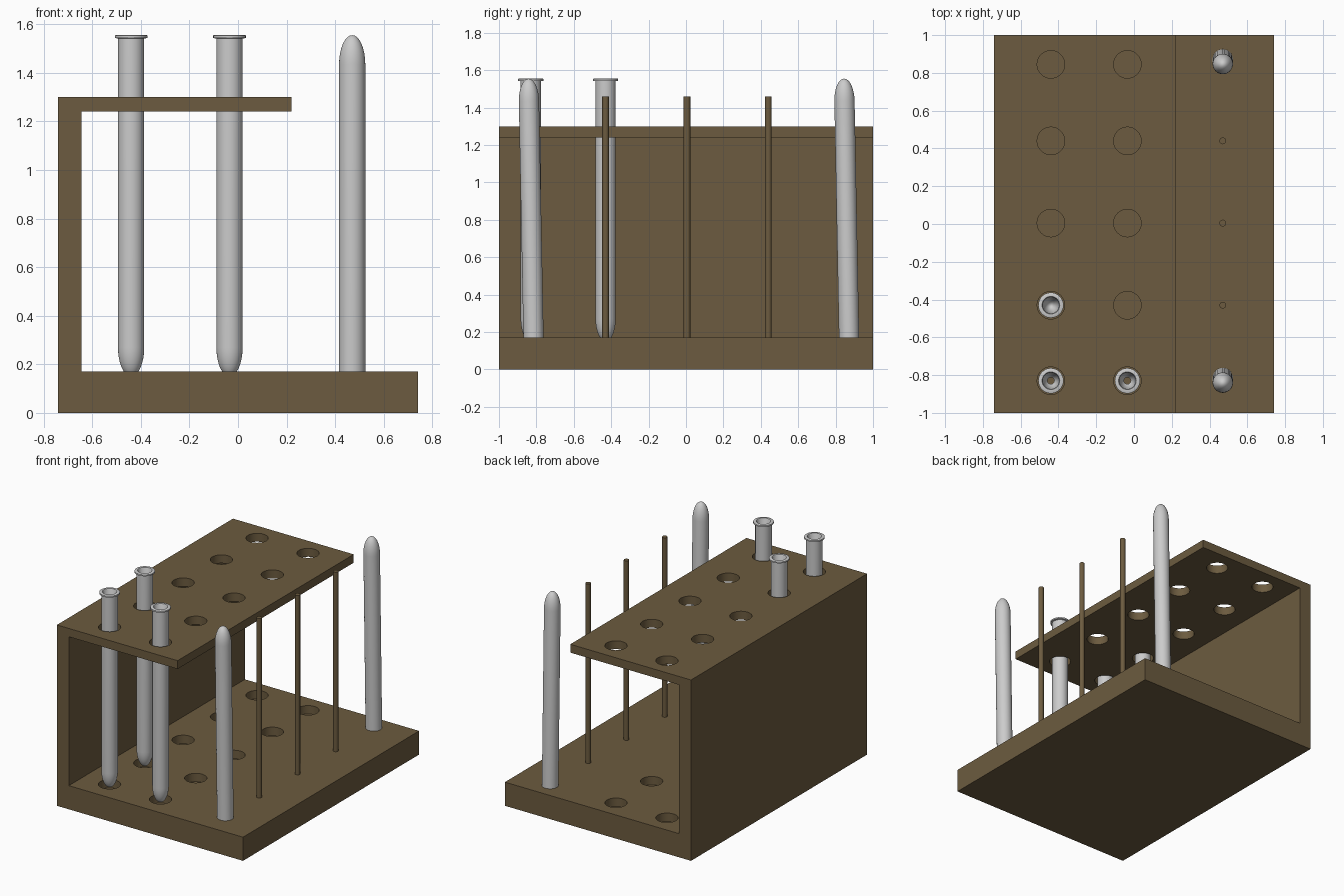
import bpy, bmesh, math
from mathutils import Matrix

if "Cube" in bpy.data.objects:
    bpy.data.objects.remove(bpy.data.objects["Cube"])

ROWS = (-0.83, -0.43, 0.005, 0.44, 0.845)   # y of each row
COLS = (-0.44, -0.035)                      # x of the hole columns
PEG_X = 0.47
FLOOR = 0.17                                # top of the base
SEG = 32

wood = bpy.data.materials.new("wood")
wood.diffuse_color = (0.15, 0.105, 0.05, 1)
wood.use_nodes = True
wood.node_tree.nodes["Principled BSDF"].inputs["Base Color"].default_value = wood.diffuse_color


def finish(name, bm, mat=None, smooth=True):
    bmesh.ops.recalc_face_normals(bm, faces=bm.faces)
    me = bpy.data.meshes.new(name)
    bm.to_mesh(me)
    bm.free()
    ob = bpy.data.objects.new(name, me)
    bpy.context.collection.objects.link(ob)
    if mat:
        me.materials.append(mat)
    bpy.ops.object.select_all(action='DESELECT')
    bpy.context.view_layer.objects.active = ob
    ob.select_set(True)
    if smooth:
        bpy.ops.object.shade_smooth_by_angle(angle=math.radians(35))
    return ob


def add_cylinder(bm, x, y, z0, z1, r, seg=SEG):
    bmesh.ops.create_cone(bm, cap_ends=True, segments=seg, radius1=r, radius2=r, depth=z1 - z0,
                          matrix=Matrix.Translation((x, y, (z0 + z1) / 2)))


# Cutter for the base sockets and the shelf holes
bm = bmesh.new()
for x in COLS:
    for y in ROWS:
        add_cylinder(bm, x, y, 0.11, 0.3, 0.073)
        add_cylinder(bm, x, y, 1.15, 1.4, 0.073)
cutter = finish("hole_cutter", bm, wood, False)
cutter.hide_render = True

# Rack body: C-shaped side profile extruded along y
outline = [(-0.74, 0), (0.74, 0), (0.74, FLOOR), (-0.645, FLOOR),
           (-0.645, 1.24), (0.22, 1.24), (0.22, 1.30), (-0.74, 1.30)]
bm = bmesh.new()
face = bm.faces.new([bm.verts.new((x, -1, z)) for x, z in outline])
ext = bmesh.ops.extrude_face_region(bm, geom=[face])
bmesh.ops.translate(bm, vec=(0, 2, 0),
                    verts=[v for v in ext["geom"] if isinstance(v, bmesh.types.BMVert)])
rack = finish("rack_body", bm, wood, False)
mod = rack.modifiers.new("holes", 'BOOLEAN')
mod.operation = 'DIFFERENCE'
mod.solver = 'EXACT'
mod.object = cutter
bpy.ops.object.modifier_apply(modifier=mod.name)
bpy.data.objects.remove(cutter)
bpy.ops.object.shade_smooth_by_angle(angle=math.radians(35))

# Drying pegs
for i, y in enumerate(ROWS):
    bm = bmesh.new()
    add_cylinder(bm, PEG_X, y, FLOOR - 0.02, 1.46, 0.018, 16)
    finish(f"drying_peg_{i + 1}", bm, wood)


# Test tube: lathed wall with rounded bottom and flanged mouth, base at z = 0
def test_tube(name, matrix, open_tip=False):
    length, r, dome, wall = 1.405, 0.054, 0.12, 0.011
    steps = 8
    tip = math.asin(0.018 / (r - wall)) if open_tip else 0
    arc = [tip + (math.pi / 2 - tip) * i / steps for i in range(steps + 1)]
    outer = [(r * math.sin(a), dome - dome * math.cos(a)) for a in arc]
    inner = [((r - wall) * math.sin(a), dome - (dome - wall) * math.cos(a)) for a in arc]
    mouth = [(r, length - 0.014), (0.067, length - 0.012), (0.067, length - 0.002),
             (0.064, length), (0.047, length), (r - wall, length - 0.006)]
    profile = outer + mouth + inner[::-1]
    if open_tip:
        profile.append(profile[0])
    bm = bmesh.new()
    vs = [bm.verts.new((p, 0, z)) for p, z in profile]
    edges = [bm.edges.new(pair) for pair in zip(vs, vs[1:])]
    bmesh.ops.spin(bm, geom=vs + edges, cent=(0, 0, 0), axis=(0, 0, 1),
                   angle=math.tau, steps=SEG)
    bmesh.ops.remove_doubles(bm, verts=bm.verts, dist=1e-5)
    bmesh.ops.transform(bm, matrix=matrix, verts=bm.verts)
    finish(name, bm)


# Upright tubes in the rack
for i, (x, y, tip) in enumerate([(COLS[0], ROWS[0], True), (COLS[1], ROWS[0], True),
                                 (COLS[0], ROWS[1], False)]):
    test_tube(f"upright_tube_{i + 1}", Matrix.Translation((x, y, 0.15)), tip)

# Inverted tubes leaning slightly on the end pegs
for name, y in (("inverted_tube_front", -0.815), ("inverted_tube_back", 0.872)):
    lean = Matrix.Rotation(math.radians(1.1), 4, 'X')
    flip = Matrix.Translation((0, 0, 1.405)) @ Matrix.Rotation(math.pi, 4, 'X')
    test_tube(name, Matrix.Translation((PEG_X, y, 0.15)) @ lean @ flip)
